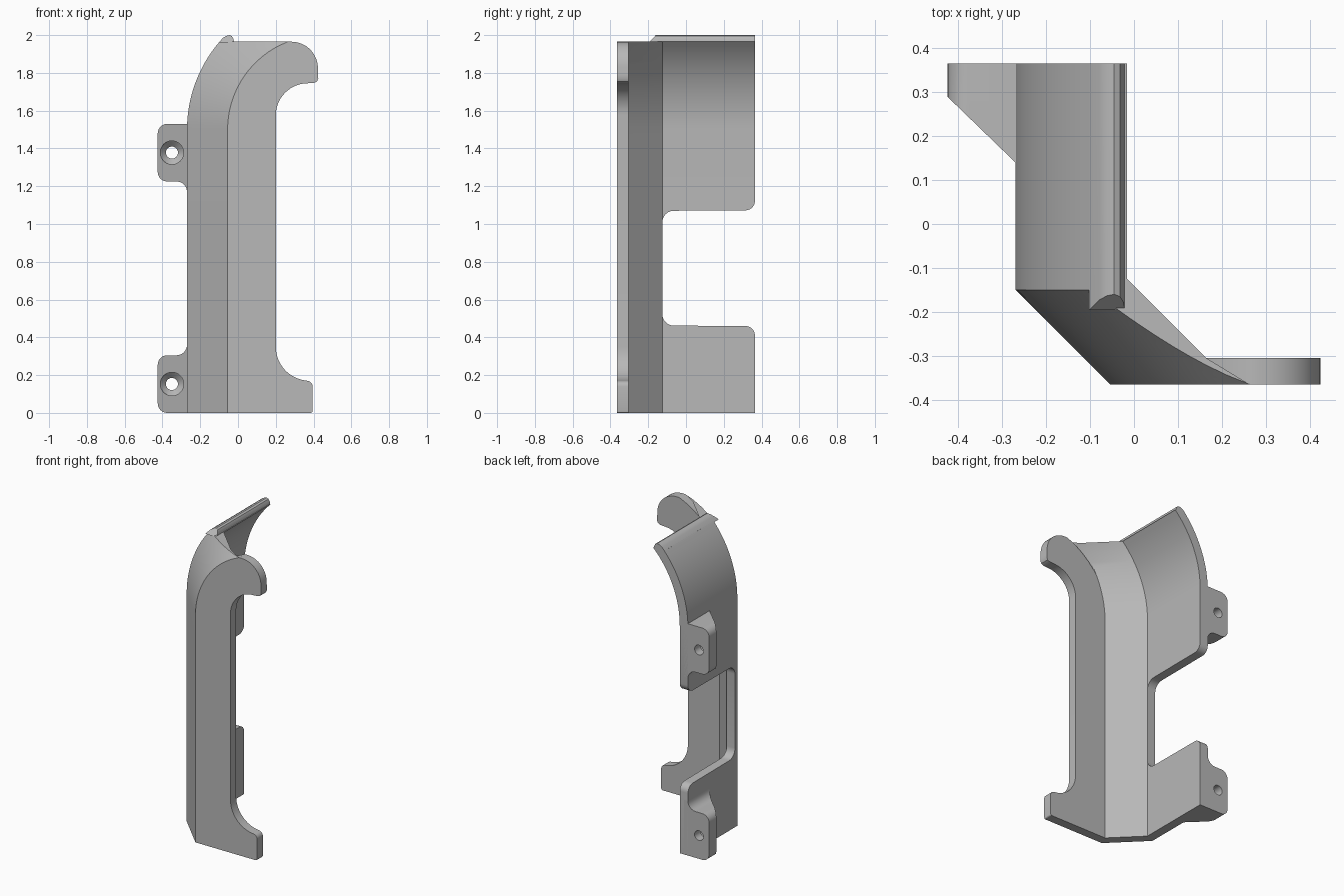
import bpy, bmesh, math
from mathutils import Vector

cube = bpy.data.objects.get("Cube")
if cube:
    bpy.data.objects.remove(cube)

grey = bpy.data.materials.new("plain grey")
grey.use_nodes = True
colour = (0.48, 0.48, 0.48, 1)
grey.diffuse_color = colour
grey.node_tree.nodes["Principled BSDF"].inputs["Base Color"].default_value = colour


def finish(name, bm):
    bmesh.ops.remove_doubles(bm, verts=bm.verts, dist=0.0002)
    bmesh.ops.recalc_face_normals(bm, faces=bm.faces)
    mesh = bpy.data.meshes.new(name)
    bm.to_mesh(mesh)
    bm.free()
    mesh.materials.append(grey)
    ob = bpy.data.objects.new(name, mesh)
    bpy.context.collection.objects.link(ob)
    return ob


def smooth(ob):
    bpy.ops.object.select_all(action='DESELECT')
    ob.select_set(True)
    bpy.context.view_layer.objects.active = ob
    bpy.ops.object.shade_smooth_by_angle(angle=math.radians(28))


def arc(cx, cz, r, start, end, n=10):
    angles = [math.radians(start + (end - start) * i / n) for i in range(n + 1)]
    return [(cx + r * math.cos(a), cz + r * math.sin(a)) for a in angles]


def loft(rings):
    """Skin a list of equal-length rings and close both ends."""
    bm = bmesh.new()
    rows = [[bm.verts.new(p) for p in ring] for ring in rings]
    for a, b in zip(rows, rows[1:]):
        for i in range(len(a)):
            j = (i + 1) % len(a)
            bm.faces.new((a[i], a[j], b[j], b[i]))
    bm.faces.new(rows[0])
    bm.faces.new(rows[-1])
    return bm


def prism(profile, y0, y1):
    return loft([[(x, y, z) for x, z in profile] for y in (y0, y1)])


# Bend shared by the wall and the front plate
BEND_X, BEND_Z, RADIUS = 0.444, 1.5, 0.714
BACK, FRONT, TOP = 0.365, -0.365, 1.965
CHAMFER = 0.215


def wall_x(depth, z):
    r = RADIUS - depth
    h = max(0, z - BEND_Z)
    return BEND_X - math.sqrt(r * r - h * h)


def section(back, z):
    steps = 10
    ring = [(wall_x(0, z), back, z)]
    for i in range(steps + 1):
        d = CHAMFER * i / steps
        ring.append((wall_x(d, z), -0.15 - d, z))
    inner = wall_x(0.06, z)
    return ring + [(inner + 0.18, -0.305, z), (inner, -0.125, z), (inner, back, z)]


# Side wall and corner, with a rounded opening at the rear edge
low = arc(0.315, 0.41, 0.05, 0, 90, 6) + arc(-0.065, 0.522, 0.06, 270, 180, 6)
high = arc(-0.065, 1.01, 0.06, 180, 90, 6) + arc(0.315, 1.122, 0.05, 270, 360, 6)
levels = [(BACK, 0)] + low + high
levels += [(BACK, BEND_Z + (TOP - BEND_Z) * i / 18) for i in range(19)]
smooth(finish("side_wall", loft([section(y, z) for y, z in levels])))

# Raised rounded lip on top of the wall
lip = [(wall_x(0, 1.96), 1.96), (wall_x(0, 1.985), 1.985), (-0.062, 1.996),
       (-0.045, 2.0), (-0.032, 1.994), (-0.024, 1.98), (wall_x(0.06, 1.96), 1.96)]
bm = prism(lip, -0.15, BACK)
for v in bm.verts:
    if v.co.y < 0:
        v.co.y -= (2.0 - v.co.z) * 0.9 + 0.01
smooth(finish("top_lip", bm))

# Front plate with a hook above and a foot below
plate = [(wall_x(CHAMFER, 0), 0)]
plate += [(wall_x(CHAMFER, z), z) for z in
          [BEND_Z + (TOP - BEND_Z) * i / 18 for i in range(19)]]
plate += arc(0.283, 1.825, 0.14, 90, 5, 10)
plate += [(0.424, 1.795), (0.425, 1.77), (0.418, 1.755), (0.405, 1.748)]
plate += arc(0.37, 1.575, 0.17, 90, 180, 14)
plate += arc(0.38, 0.35, 0.18, 180, 264, 14)
plate += arc(0.365, 0.14, 0.03, 80, 0, 6)
plate += arc(0.385, 0.01, 0.01, 0, -90, 3)
smooth(finish("front_plate", prism(plate, FRONT, -0.305)))


# Wedge-shaped screw tabs with countersunk holes
def screw_tab(name, base, flip, hole_z):
    height = 0.305
    shape = arc(-0.375, 0.05, 0.05, 270, 180, 6)
    shape += arc(-0.375, height - 0.05, 0.05, 180, 90, 6)
    shape += arc(-0.325, height + 0.055, 0.055, 270, 360, 6)
    shape += [(-0.24, height + 0.055), (-0.24, 0)]
    if flip:
        shape = [(x, height - z) for x, z in shape]
    bm = prism([(x, base + z) for x, z in shape], 0.0, BACK)
    cut = bmesh.ops.bisect_plane(
        bm, geom=bm.verts[:] + bm.edges[:] + bm.faces[:],
        plane_co=(-0.425, 0.29, 0), plane_no=Vector((-0.15, -0.155, 0)).normalized(),
        clear_outer=True)
    edges = [e for e in cut["geom_cut"] if isinstance(e, bmesh.types.BMEdge)]
    bmesh.ops.contextual_create(bm, geom=edges)
    tab = finish(name, bm)

    rings = []
    for y, r in [(0.0, 0.062), (0.275, 0.062), (0.305, 0.032), (0.45, 0.032)]:
        rings.append([(x, y, z) for x, z in arc(-0.35, hole_z, r, 0, 360, 32)[:-1]])
    cutter = finish(name + "_cutter", loft(rings))
    cutter.hide_render = True
    mod = tab.modifiers.new("screw hole", 'BOOLEAN')
    mod.operation = 'DIFFERENCE'
    mod.solver = 'EXACT'
    mod.object = cutter
    bpy.context.view_layer.objects.active = tab
    bpy.ops.object.modifier_apply(modifier=mod.name)
    bpy.data.objects.remove(cutter)
    smooth(tab)


screw_tab("lower_screw_tab", 0.0, False, 0.153)
screw_tab("upper_screw_tab", 1.225, True, 1.378)
